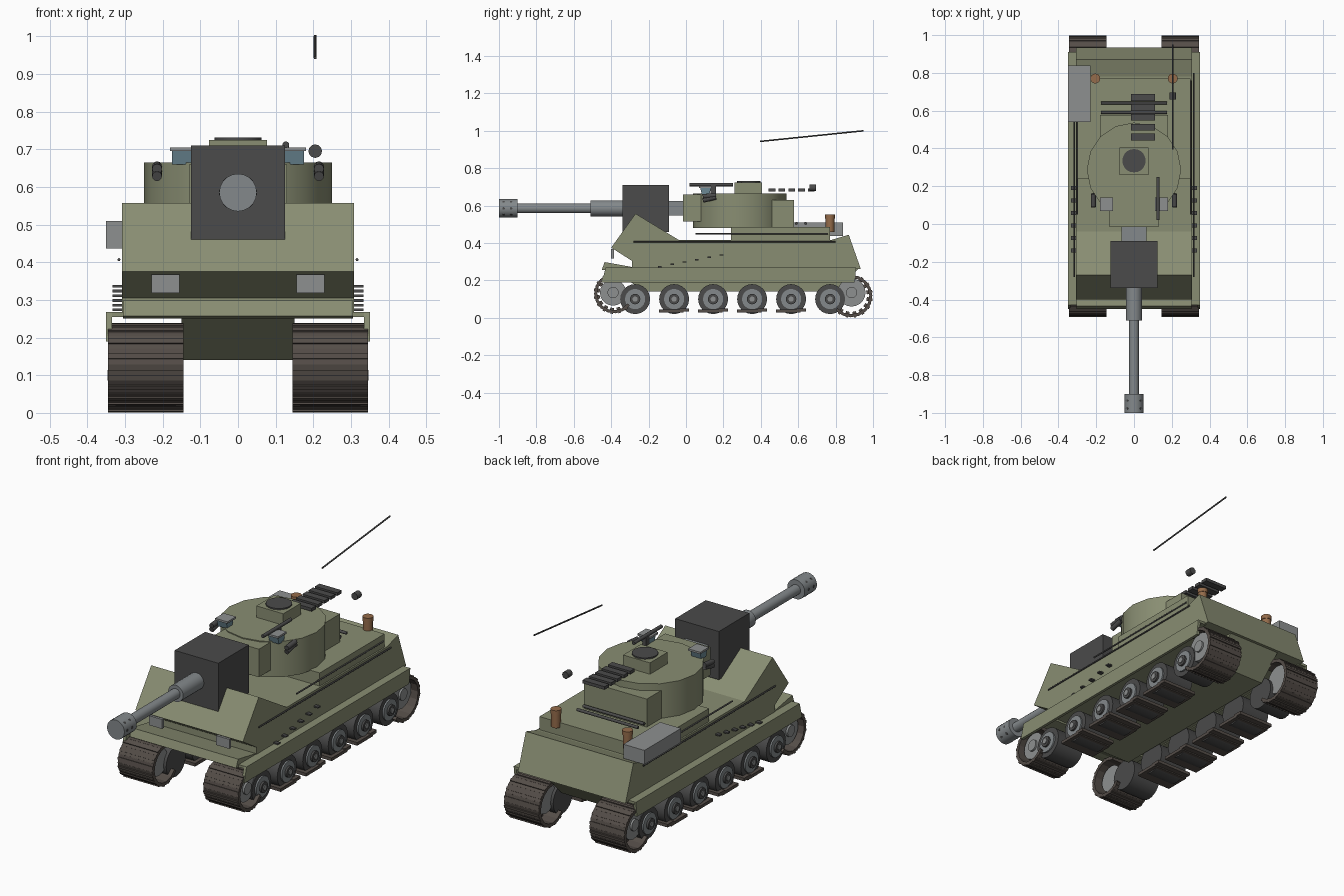
import bpy, bmesh, math
from mathutils import Vector

if "Cube" in bpy.data.objects:
    bpy.data.objects.remove(bpy.data.objects["Cube"])

def mat(name, r, g, b):
    m = bpy.data.materials.new(name)
    m.diffuse_color = (r, g, b, 1)
    m.use_nodes = True
    m.node_tree.nodes["Principled BSDF"].inputs["Base Color"].default_value = m.diffuse_color
    return m

GREEN = mat("olive", .25, .27, .17)
DARK = mat("dark_steel", .07, .07, .07)
TRACK = mat("track_brown", .09, .075, .065)
STEEL = mat("steel", .23, .25, .26)
GREY = mat("light_grey", .27, .28, .28)
GLASS = mat("glass", .15, .25, .3)
RUST = mat("rust", .3, .15, .07)

def finish(name, bm, m):
    bmesh.ops.recalc_face_normals(bm, faces=bm.faces)
    me = bpy.data.meshes.new(name)
    bm.to_mesh(me)
    bm.free()
    me.materials.append(m)
    o = bpy.data.objects.new(name, me)
    bpy.context.collection.objects.link(o)
    return o

def box(name, x, y, z, m, pitch=0):
    """Box from (min, max) ranges, optionally pitched about x."""
    bm = bmesh.new()
    bmesh.ops.create_cube(bm, size=1)
    for v in bm.verts:
        v.co = Vector((v.co.x * (x[1]-x[0]), v.co.y * (y[1]-y[0]), v.co.z * (z[1]-z[0])))
    o = finish(name, bm, m)
    o.location = (sum(x)/2, sum(y)/2, sum(z)/2)
    o.rotation_euler.x = pitch
    return o

def rod(name, a, b, r, m, n=16):
    """Cylinder from point a to point b, smooth around its side."""
    a, b = Vector(a), Vector(b)
    bm = bmesh.new()
    bmesh.ops.create_cone(bm, cap_ends=True, segments=n, radius1=r, radius2=r, depth=(b-a).length)
    for f in bm.faces:
        f.smooth = len(f.verts) == 4
    for e in bm.edges:
        e.smooth = all(f.smooth for f in e.link_faces)
    o = finish(name, bm, m)
    o.location = (a+b)/2
    o.rotation_euler = (b-a).to_track_quat('Z', 'Y').to_euler()
    return o

def prism(name, pts, x0, x1, m):
    """Side profile (y, z) extruded along x."""
    bm = bmesh.new()
    f = bm.faces.new([bm.verts.new((x0, y, z)) for y, z in pts])
    g = bmesh.ops.extrude_face_region(bm, geom=[f])
    bmesh.ops.translate(bm, vec=(x1-x0, 0, 0),
                        verts=[v for v in g['geom'] if isinstance(v, bmesh.types.BMVert)])
    return finish(name, bm, m)

# Hull
prism("hull", [(-.29, .26), (-.29, .305), (-.40, .375), (-.27, .557), (-.04, .417),
               (.78, .417), (.87, .444), (.935, .26)], -.308, .308, GREEN)
prism("belly", [(-.40, .26), (-.22, .14), (.80, .14), (.92, .26)], -.15, .15, GREEN)
prism("front_beam", [(-.41, .25), (-.45, .257), (-.435, .298), (-.28, .27), (-.28, .25)],
      -.305, .305, GREEN)
box("engine_deck", (-.30, .30), (.24, .77), (.41, .485), GREEN)

# Running gear, both sides
def links(side, name, cy, cz, r, start, end, count):
    for i in range(count):
        t = math.radians(start + (end-start) * i/(count-1))
        seg = r * math.radians(end-start)/(count-1)
        x = sorted((side*.145, side*.345))
        for part, xs, rad, ln, th in (("link", x, r-.012, seg*1.04, .016),
                                      ("cleat", x, r-.004, .014, .01),
                                      ("guide", sorted((side*.22, side*.268)), r-.022, .02, .018)):
            y, z = cy + rad*math.cos(t), cz + rad*math.sin(t)
            box(f"{name}_{part}", xs, (y-ln/2, y+ln/2), (z-th/2, z+th/2), TRACK, t - math.pi/2)

for s in (-1, 1):
    for i in range(6):
        y = -.272 + .2085*i
        rod("wheel_tyre", (s*.165, y, .1), (s*.325, y, .1), .08, DARK, 24)
        rod("wheel_disc", (s*.325, y, .1), (s*.333, y, .1), .054, STEEL, 24)
        rod("wheel_hub", (s*.333, y, .1), (s*.343, y, .1), .028, DARK, 16)
        rod("wheel_cap", (s*.343, y, .1), (s*.347, y, .1), .014, GREY, 12)
        if 0 < i < 5:
            x = sorted((s*.145, s*.345))
            box("track_pad", x, (y-.08, y+.05), (.028, .044), TRACK)
            box("track_pad_step", x, (y+.03, y+.08), (.034, .05), TRACK)
    for name, y, r in (("idler", -.39, .07), ("sprocket", .885, .075)):
        rod(name, (s*.18, y, .135), (s*.32, y, .135), r, GREY, 20)
        rod(name + "_cap", (s*.32, y, .135), (s*.33, y, .135), .03, GREY, 16)
    links(s, "front_track", -.385, .13, .108, 75, 310, 11)
    links(s, "rear_track", .883, .116, .115, -125, 105, 11)
    # Fender, skirt and side fittings
    box("fender", sorted((s*.30, s*.34)), (-.43, .91), (.255, .268), GREEN)
    prism("side_skirt", [(-.45, .19), (-.43, .268), (.91, .268), (.90, .19)], s*.335, s*.35, GREEN)
    rod("side_rail", (s*.316, -.28, .407), (s*.316, .8, .407), .004, DARK, 8)
    rod("deck_rail", (s*.30, .05, .45), (s*.30, .76, .45), .004, DARK, 8)
    for i in range(6):
        y = -.14 + .066*i
        box("side_step", sorted((s*.305, s*.333)), (y-.01, y+.01), (.27+.0125*i, .277+.0125*i), DARK)
    # Front lamps and rear exhausts
    box("lamp_plate", sorted((s*.155, s*.23)), (-.40, -.384), (.318, .367), GREY)
    rod("exhaust", (s*.205, .77, .46), (s*.205, .77, .535), .023, RUST)
    rod("exhaust_rim", (s*.205, .77, .53), (s*.205, .77, .552), .026, RUST)
    # Turret sights and smoke tubes
    prism("sight", [(.085, .66), (.075, .70), (.135, .70), (.125, .66)], s*.12, s*.175, GLASS)
    box("sight_lid", sorted((s*.11, s*.18)), (.07, .14), (.695, .705), GREY)
    for dz in (0, .02):
        rod("smoke_tube", (s*.215, .16, .645+dz/2), (s*.215, .09, .628+dz), .013, DARK, 12)

box("stowage_box", (-.35, -.23), (.54, .84), (.437, .51), GREY)

# Turret
rod("turret", (0, .287, .48), (0, .287, .665), .25, GREEN, 16)
box("turret_bustle", (-.18, .18), (.40, .578), (.48, .63), GREEN)
box("turret_cheek", (-.13, .13), (-.015, .10), (.515, .66), GREEN)
box("cupola", (-.077, .077), (.26, .405), (.66, .724), GREEN)
rod("cupola_hatch", (0, .335, .72), (0, .335, .731), .062, DARK, 20)
rod("machine_gun", (.127, .02, .712), (.127, .25, .712), .009, DARK, 10)
box("gun_mount", (.118, .136), (.13, .16), (.66, .71), DARK)
for i in range(5):
    y = .46 + .0525*i
    box("rack_slat", (-.015, .112), (y-.018, y+.018), (.676, .692), DARK)
for y in (.59, .64):
    rod("deck_bar", (-.175, y, .505), (.175, y, .505), .008, DARK, 8)

# Main gun along y
def gun(name, y0, y1, r, m, n=20):
    rod(name, (0, y0, .585), (0, y1, .585), r, m, n)
box("mantlet", (-.125, .125), (-.34, -.09), (.46, .71), DARK)
box("gun_neck", (-.066, .066), (-.10, 0), (.548, .624), STEEL)
gun("barrel_sleeve", -.51, -.33, .043, STEEL)
gun("barrel", -.92, -.5, .026, STEEL)
gun("muzzle_brake", -1, -.9, .05, STEEL)
for y in (-.975, -.935):
    for k in (0, 1, 3, 4, 5, 7):
        t = math.radians(45*k)
        d = Vector((math.cos(t), 0, math.sin(t)))
        c = Vector((0, y, .585))
        rod("muzzle_port", c + d*.04, c + d*.0505, .007, DARK, 8)

# Antenna
rod("antenna_base", (.205, .66, .695), (.205, .695, .695), .018, DARK, 12)
rod("antenna", (.205, .395, .943), (.205, .95, 1.0), .004, DARK, 8)
